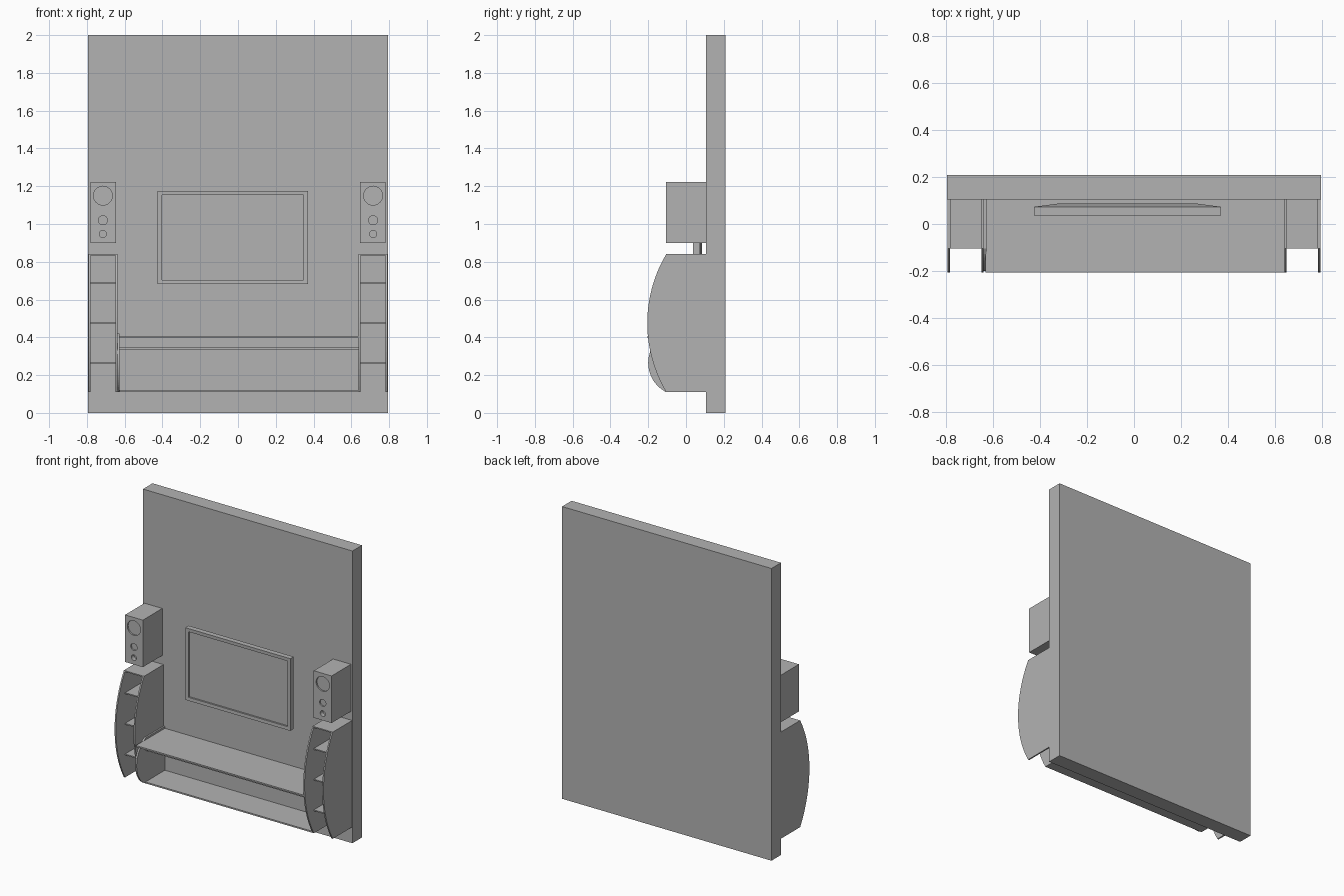
import bpy
import bmesh
from math import pi, sqrt
from mathutils import Matrix, Vector

cube = bpy.data.objects.get("Cube")
if cube:
    bpy.data.objects.remove(cube, do_unlink=True)

grey = bpy.data.materials.new("plain grey")
grey.use_nodes = True
GREY = (0.45, 0.45, 0.45, 1)
grey.diffuse_color = GREY
grey.node_tree.nodes["Principled BSDF"].inputs["Base Color"].default_value = GREY

BACK = 0.105      # front surface of the wall
FRONT = -0.105    # front of the speakers and shelves


def finish(name, bm):
    bmesh.ops.recalc_face_normals(bm, faces=bm.faces)
    mesh = bpy.data.meshes.new(name)
    bm.to_mesh(mesh)
    bm.free()
    mesh.materials.append(grey)
    obj = bpy.data.objects.new(name, mesh)
    bpy.context.collection.objects.link(obj)
    return obj


def box_bm(x, y, z):
    bm = bmesh.new()
    size = [b - a for a, b in (x, y, z)]
    mid = [(a + b) / 2 for a, b in (x, y, z)]
    bmesh.ops.create_cube(bm, size=1, matrix=Matrix.Translation(mid) @ Matrix.Diagonal((*size, 1)))
    bm.normal_update()
    return bm


def box(name, x, y, z):
    return finish(name, box_bm(x, y, z))


def face_towards(bm, direction):
    return max(bm.faces, key=lambda f: f.normal.dot(Vector(direction)))


def bowed_panel(name, x0, x1, z0, z1, bulge, steps=24):
    """Upright panel whose front edge is a circular arc."""
    half = (z1 - z0) / 2
    radius = (half ** 2 + bulge ** 2) / (2 * bulge)
    bm = bmesh.new()
    verts = [bm.verts.new((x0, BACK, z1)), bm.verts.new((x0, BACK, z0))]
    for i in range(steps + 1):
        h = half * (2 * i / steps - 1)
        y = FRONT - (sqrt(radius ** 2 - h ** 2) - (radius - bulge))
        verts.append(bm.verts.new((x0, y, (z0 + z1) / 2 + h)))
    face = bm.faces.new(verts)
    out = bmesh.ops.extrude_face_region(bm, geom=[face])
    moved = [g for g in out["geom"] if isinstance(g, bmesh.types.BMVert)]
    bmesh.ops.translate(bm, verts=moved, vec=(x1 - x0, 0, 0))
    return finish(name, bm)


def drill(obj, x, z, radius, depth):
    """Cut a round recess into the front of an object."""
    bm = bmesh.new()
    spot = Matrix.Translation((x, FRONT, z)) @ Matrix.Rotation(pi / 2, 4, "X")
    bmesh.ops.create_cone(bm, cap_ends=True, segments=32, radius1=radius,
                          radius2=radius, depth=2 * depth, matrix=spot)
    cutter = finish("recess_cutter", bm)
    cutter.hide_render = True
    cutter.hide_set(True)
    mod = obj.modifiers.new("recess", "BOOLEAN")
    mod.operation = "DIFFERENCE"
    mod.solver = "EXACT"
    mod.object = cutter


def bake(obj):
    """Apply the recesses and remove their cutters."""
    cutters = [m.object for m in obj.modifiers]
    graph = bpy.context.evaluated_depsgraph_get()
    mesh = bpy.data.meshes.new_from_object(obj.evaluated_get(graph))
    obj.modifiers.clear()
    obj.data = mesh
    for c in cutters:
        bpy.data.objects.remove(c, do_unlink=True)


# Wall panel
box("wall", (-0.793, 0.793), (BACK, 0.208), (0, 2))

# Shelf towers and speakers, one set on each side
for side, s in (("right", -1), ("left", 1)):
    for part, a in (("outer", 0.781), ("inner", 0.638)):
        x0, x1 = sorted((s * a, s * (a + 0.01)))
        bowed_panel(f"{side}_tower_{part}_panel", x0, x1, 0.11, 0.84, 0.1)
    span = sorted((s * 0.648, s * 0.781))
    for i, z in enumerate((0.27, 0.48, 0.69, 0.84)):
        box(f"{side}_tower_shelf_{i + 1}", span, (FRONT, BACK), (z - 0.008, z))

    speaker = box(f"{side}_speaker", sorted((s * 0.647, s * 0.782)),
                  (FRONT, BACK), (0.9, 1.222))
    for z, radius, depth in ((1.15, 0.05, 0.01), (1.02, 0.024, 0.01), (0.947, 0.019, 0.03)):
        drill(speaker, s * 0.715, z, radius, depth)
    bake(speaker)

# Low bench between the towers
BENCH = (-0.63, 0.638)
bowed_panel("bench_side_panel", -0.638, -0.627, 0.11, 0.42, 0.095)
box("bench_top", BENCH, (-0.205, BACK), (0.397, 0.407))
box("bench_shelf", BENCH, (FRONT, BACK), (0.335, 0.345))
box("bench_floor", BENCH, (FRONT, BACK), (0.11, 0.12))

# Television: slab with a recessed screen and a tapered back
bm = box_bm((-0.425, 0.37), (0.037, 0.073), (0.682, 1.176))
screen = face_towards(bm, (0, -1, 0))
bmesh.ops.inset_individual(bm, faces=[screen], thickness=0.032)
bmesh.ops.translate(bm, verts=screen.verts, vec=(0, 0.001, 0))
out = bmesh.ops.extrude_discrete_faces(bm, faces=[screen])
bmesh.ops.translate(bm, verts=out["faces"][0].verts, vec=(0, 0.012, 0))
rear = face_towards(bm, (0, 1, 0))
rear = bmesh.ops.extrude_discrete_faces(bm, faces=[rear])["faces"][0]
centre = rear.calc_center_median()
for v in rear.verts:
    v.co = (centre.x + (v.co.x - centre.x) * 0.75, 0.086,
            centre.z + (v.co.z - centre.z) * 0.75)
finish("television", bm)
